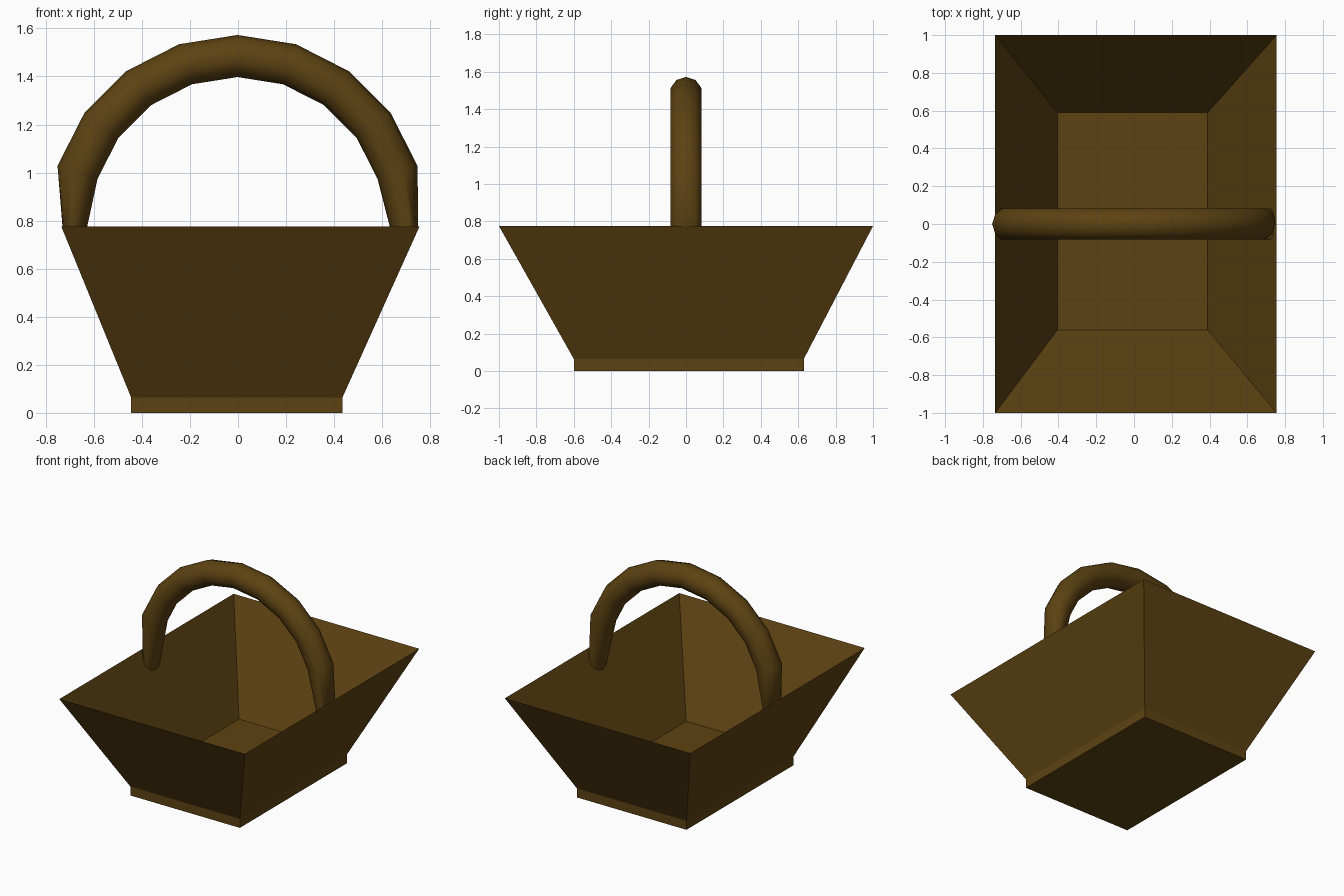
import bpy, bmesh
from math import sin, cos, radians, pi
from mathutils import Vector

if "Cube" in bpy.data.objects:
    bpy.data.objects.remove(bpy.data.objects["Cube"])

brown = bpy.data.materials.new("brown_wicker")
brown.diffuse_color = (0.11, 0.055, 0.006, 1)
brown.use_nodes = True
brown.node_tree.nodes["Principled BSDF"].inputs["Base Color"].default_value = brown.diffuse_color


def loft(name, rings):
    """Skin a list of equal-length point rings and cap both ends."""
    bm = bmesh.new()
    loops = [[bm.verts.new(p) for p in ring] for ring in rings]
    n = len(loops[0])
    for a, b in zip(loops, loops[1:]):
        for i in range(n):
            j = (i + 1) % n
            bm.faces.new((a[i], a[j], b[j], b[i]))
    bm.faces.new(loops[0])
    bm.faces.new(loops[-1])
    bmesh.ops.recalc_face_normals(bm, faces=bm.faces)
    mesh = bpy.data.meshes.new(name)
    bm.to_mesh(mesh)
    bm.free()
    mesh.materials.append(brown)
    obj = bpy.data.objects.new(name, mesh)
    bpy.context.collection.objects.link(obj)
    return obj


def rect(x0, x1, y0, y1, z):
    return [(x0, y0, z), (x1, y0, z), (x1, y1, z), (x0, y1, z)]


# Basket: straight foot, flared walls to a sharp rim, then inside down to the floor
loft("basket", [
    rect(-0.445, 0.435, -0.60, 0.63, 0.0),
    rect(-0.445, 0.435, -0.60, 0.63, 0.065),
    rect(-0.735, 0.755, -1.0, 1.0, 0.775),
    rect(-0.405, 0.39, -0.56, 0.59, 0.11),
])

# Handle: ten-sided arched tube, its ends cut along the slope of the walls
TUBE, SIDES = 0.0875, 10


def handle_ring(outer, inner):
    mid, half = (outer + inner) / 2, (outer - inner) / 2
    return [mid + half * cos(2 * pi * i / SIDES)
            + Vector((0, TUBE * sin(2 * pi * i / SIDES), 0)) for i in range(SIDES)]


rings = [handle_ring(Vector((-0.73, 0, 0.77)), Vector((-0.66, 0, 0.625)))]
for k in range(-4, 5):
    a = radians(18 * k)
    out = Vector((sin(a), 0, cos(a)))
    mid = Vector((-0.002 + 0.70 * sin(a), 0, 0.785 + 0.70 * cos(a)))
    rings.append(handle_ring(mid + out * TUBE, mid - out * TUBE))
rings.append(handle_ring(Vector((0.75, 0, 0.77)), Vector((0.67, 0, 0.625))))
handle = loft("handle", rings)

bpy.context.view_layer.objects.active = handle
handle.select_set(True)
bpy.ops.object.shade_smooth_by_angle(angle=radians(50))
